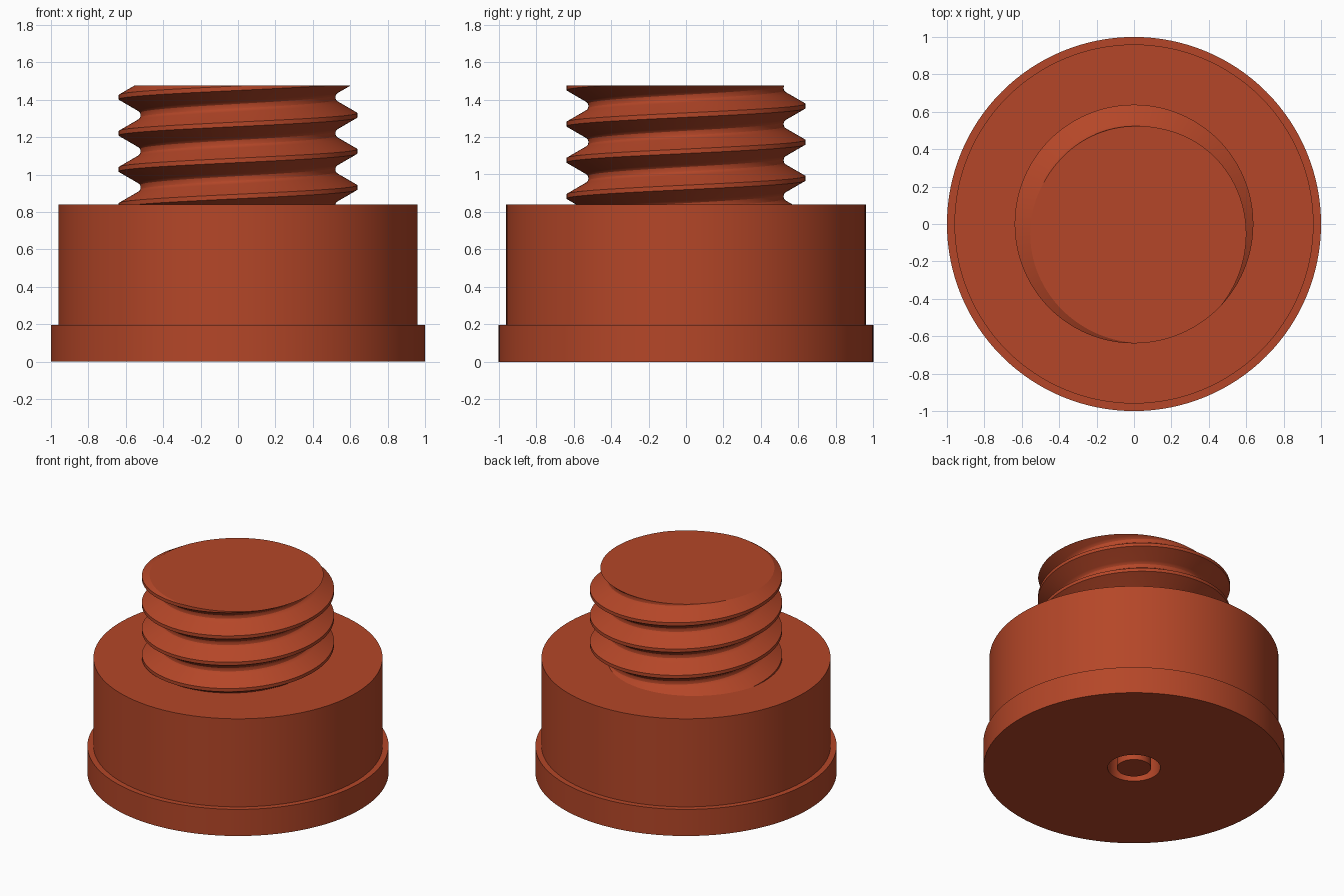
import bpy, bmesh, math

if "Cube" in bpy.data.objects:
    bpy.data.objects.remove(bpy.data.objects["Cube"])

RUST = bpy.data.materials.new("rust_orange")
RUST.diffuse_color = (0.46, 0.062, 0.021, 1)
RUST.use_nodes = True
RUST.node_tree.nodes["Principled BSDF"].inputs["Base Color"].default_value = RUST.diffuse_color
SEG = 128


def finish(bm, name):
    me = bpy.data.meshes.new(name)
    bm.to_mesh(me)
    bm.free()
    me.materials.append(RUST)
    ob = bpy.data.objects.new(name, me)
    bpy.context.collection.objects.link(ob)
    bpy.ops.object.select_all(action='DESELECT')
    ob.select_set(True)
    bpy.context.view_layer.objects.active = ob
    bpy.ops.object.shade_smooth_by_angle(angle=math.radians(25))
    return ob


def lathe(name, profile):
    """Spin an (r, z) profile around the vertical axis."""
    bm = bmesh.new()
    pts = [bm.verts.new((r, 0, z)) for r, z in profile]
    edges = [bm.edges.new(p) for p in zip(pts, pts[1:])]
    bmesh.ops.spin(bm, geom=pts + edges, cent=(0, 0, 0), axis=(0, 0, 1),
                   angle=math.tau, steps=SEG)
    bmesh.ops.remove_doubles(bm, verts=bm.verts, dist=1e-4)
    bmesh.ops.recalc_face_normals(bm, faces=bm.faces)
    return finish(bm, name)


# Stepped body with a ring groove around a flush centre pin underneath
BODY_TOP = 0.84
lathe("stepped_body", [
    (0, 0), (0.113, 0), (0.113, 0.3), (0.175, 0.3), (0.175, 0),
    (1, 0), (1, 0.195), (0.96, 0.195), (0.96, BODY_TOP), (0, BODY_TOP)])

# Right-handed screw thread: one pitch of the profile swept along a helix
PITCH, TOP, CREST_Z = 0.193, 1.475, 1.317
half = [(0.012, 0.638), (0.068, 0.541), (0.075, 0.530), (0.084, 0.523)]
profile = ([(-PITCH / 2, 0.521)] + [(-z, r) for z, r in reversed(half)]
           + half + [(PITCH / 2, 0.521)])
bm = bmesh.new()
rows = []
for i in range(-5 * SEG, 3 * SEG + 1):
    a = math.tau * i / SEG
    zc = CREST_Z + PITCH * i / SEG
    rows.append([bm.verts.new((r * math.cos(a), r * math.sin(a), zc + z))
                 for z, r in profile])
for p, q in zip(rows, rows[1:]):
    for j in range(len(profile) - 1):
        bm.faces.new((p[j], q[j], q[j + 1], p[j + 1]))
bmesh.ops.remove_doubles(bm, verts=bm.verts, dist=1e-4)

# Trim the thread flat at both ends and cap the top
for z, normal in ((BODY_TOP - 0.005, -1), (TOP, 1)):
    cut = bmesh.ops.bisect_plane(
        bm, geom=bm.verts[:] + bm.edges[:] + bm.faces[:],
        plane_co=(0, 0, z), plane_no=(0, 0, normal), clear_outer=True)
rim = [e for e in bm.edges if e.is_boundary
       and all(abs(v.co.z - TOP) < 1e-4 for v in e.verts)]
bmesh.ops.contextual_create(bm, geom=rim)
bmesh.ops.recalc_face_normals(bm, faces=bm.faces)
finish(bm, "threaded_stud")
